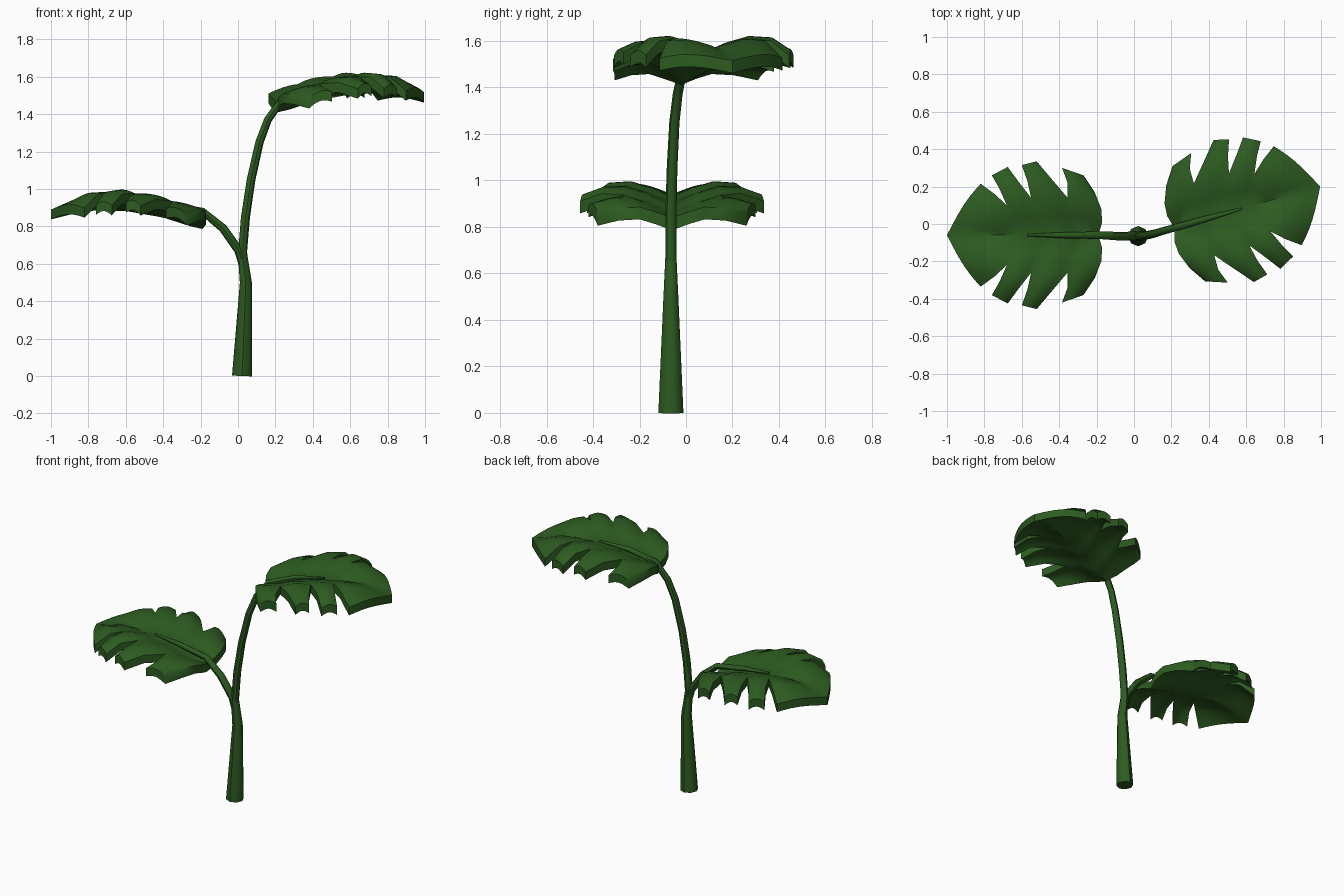
import bpy, bmesh, math
from mathutils import Vector

cube = bpy.data.objects.get("Cube")
if cube:
    bpy.data.objects.remove(cube)

green = bpy.data.materials.new("leaf green")
green.use_nodes = True
colour = (0.026, 0.105, 0.015, 1)
green.diffuse_color = colour
bsdf = next(n for n in green.node_tree.nodes if n.type == 'BSDF_PRINCIPLED')
bsdf.inputs["Base Color"].default_value = colour
bsdf.inputs["Roughness"].default_value = 0.6

# Edges of each leaf finger, from midrib to rim, as (along, across)
base_edge = [(.19, 0), (.17, .07), (.175, .14), (.21, .23), (.27, .32)]
tip_edge = [(.62, 0), (.72, 0), (.82, 0), (.91, 0), (1, 0)]
slits = [
    ([(.28, 0), (.33, .10), (.355, .20)], [(.355, .28), (.385, .36)], [(.44, .30), (.52, .395)]),
    ([(.45, 0), (.50, .10), (.55, .20)], [(.57, .29), (.60, .375)], [(.62, .29), (.675, .365)]),
    ([(.62, 0), (.64, .08), (.68, .16)], [(.72, .25), (.76, .32)], [(.745, .22), (.82, .275)]),
]
fingers, near = [], base_edge
for shared, far_out, near_out in slits:
    fingers.append((near, shared + far_out))
    near = shared + near_out
fingers.append((near, tip_edge))

HUMP = [0, .03, .05, .037]            # height over the midrib, row by row
RIM = [0, -.01, -.025, -.035]         # height of each finger's outer row
RIDGE = [(.15, .83), (.25, .852), (.4, .9), (.6, .935), (.8, .94), (1, .89)]
STEPS = 6
THICKNESS = .053


def ridge(u):
    for (a, za), (b, zb) in zip(RIDGE, RIDGE[1:]):
        if u <= b:
            return za + (zb - za) * (u - a) / (b - a)
    return RIDGE[-1][1]


def finger_point(i, t, s, side):
    """Point on finger i, at row t from the midrib and fraction s across."""
    u, v = Vector(fingers[i][0][t]).lerp(Vector(fingers[i][1][t]), s)
    arch = math.sin(math.pi * s) * t / 4
    hump = (HUMP + [RIM[i]])[t]
    if i == 3:
        hump *= 1 - s
        v += .025 * arch
    return Vector((u, v * side, ridge(u) + hump + .022 * arch))


def make_leaf(name, x, y, z, angle):
    bm = bmesh.new()
    for side in (1, -1):
        for i in range(len(fingers)):
            grid = [[bm.verts.new(finger_point(i, t, k / STEPS, side))
                     for k in range(STEPS + 1)] for t in range(5)]
            for t in range(4):
                for k in range(STEPS):
                    bm.faces.new((grid[t][k], grid[t][k + 1],
                                  grid[t + 1][k + 1], grid[t + 1][k]))
    bmesh.ops.remove_doubles(bm, verts=bm.verts, dist=.0005)
    # Drop a copy of the blade straight down, with upright rim walls
    lower = bmesh.ops.extrude_face_region(bm, geom=bm.faces[:], use_keep_orig=True)
    bmesh.ops.translate(bm, vec=(0, 0, -THICKNESS),
                        verts=[g for g in lower["geom"] if isinstance(g, bmesh.types.BMVert)])
    bmesh.ops.recalc_face_normals(bm, faces=bm.faces)
    mesh = bpy.data.meshes.new(name)
    bm.to_mesh(mesh)
    bm.free()
    mesh.materials.append(green)
    leaf = bpy.data.objects.new(name, mesh)
    bpy.context.collection.objects.link(leaf)
    leaf.location = (x, y, z)
    leaf.rotation_euler.z = angle
    finish(leaf)


def finish(obj):
    bpy.ops.object.select_all(action='DESELECT')
    obj.select_set(True)
    bpy.context.view_layer.objects.active = obj
    bpy.ops.object.convert(target='MESH')
    bpy.ops.object.shade_smooth_by_angle(angle=math.radians(45))


def make_stalk(name, points):
    """Tapered eight-sided tube through (x, y, z, radius) points."""
    curve = bpy.data.curves.new(name, 'CURVE')
    curve.dimensions = '3D'
    curve.bevel_depth = 1
    curve.bevel_resolution = 2
    curve.use_fill_caps = True
    line = curve.splines.new('POLY')
    line.points.add(len(points) - 1)
    for p, (x, y, z, r) in zip(line.points, points):
        p.co = (x, y, z, 1)
        p.radius = r
    curve.materials.append(green)
    obj = bpy.data.objects.new(name, curve)
    bpy.context.collection.objects.link(obj)
    finish(obj)


# Leaves: the same blade, turned and raised
make_leaf("lower_leaf", 0, -.06, 0, math.pi)
make_leaf("upper_leaf", .033, -.072, .625, math.radians(15.8))

# Main stem and the two stalks that run on as midribs
make_stalk("main_stem", [(.022, -.065, 0, .054), (.042, -.065, .5, .032),
                         (.022, -.065, .67, .024)])
make_stalk("lower_stalk", [(.03, -.065, .58, .022), (.005, -.065, .67, .024),
                           (-.08, -.065, .79, .023), (-.19, -.06, .88, .02),
                           (-.38, -.06, .915, .016), (-.57, -.06, .937, .006)])
make_stalk("upper_stalk", [(.03, -.065, .58, .022), (.025, -.065, .67, .024),
                           (.04, -.065, .85, .024), (.07, -.06, 1.05, .023),
                           (.115, -.05, 1.25, .022), (.16, -.036, 1.37, .021),
                           (.235, -.015, 1.475, .02), (.4, .032, 1.535, .016),
                           (.577, .082, 1.562, .006)])
